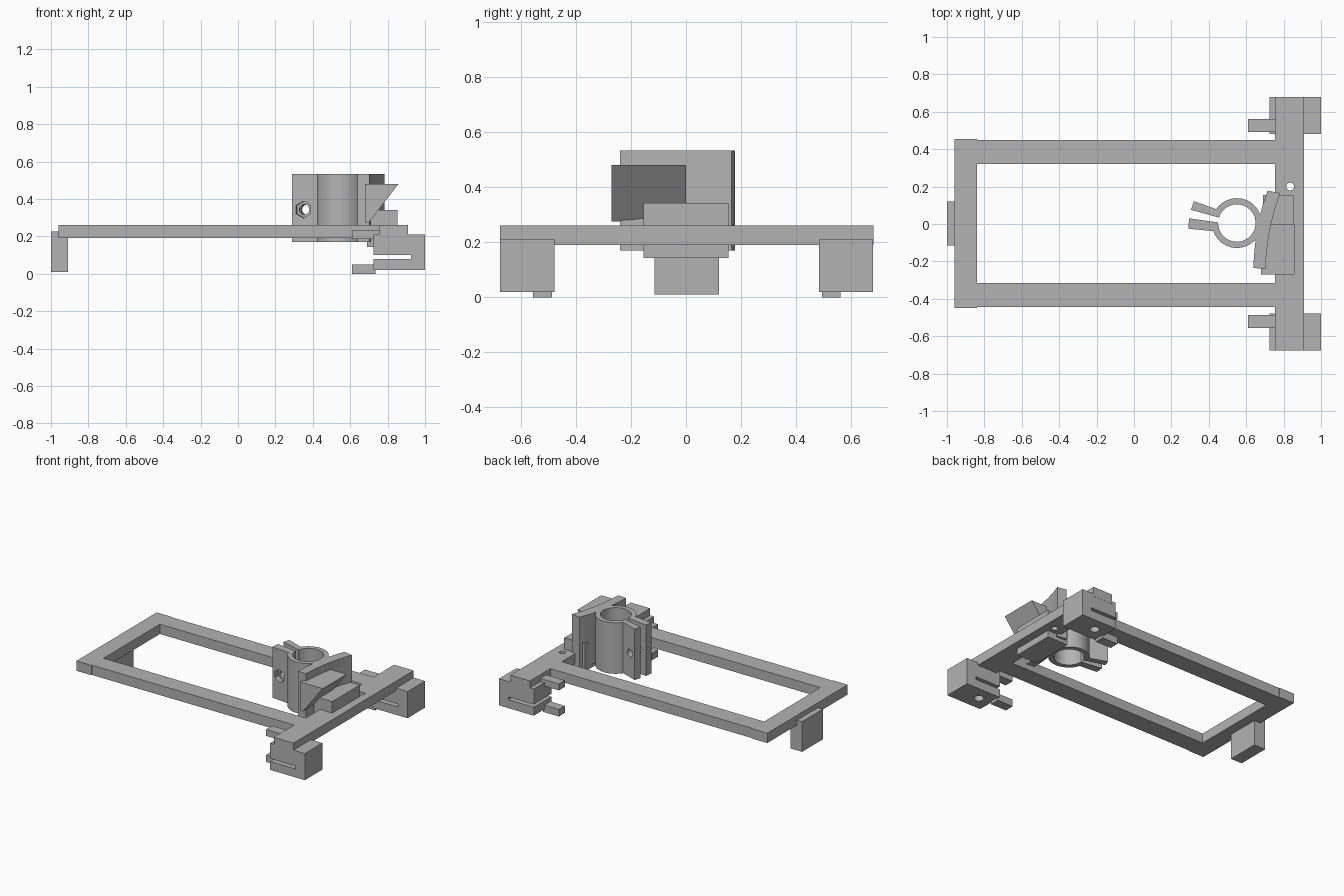
import bpy, bmesh, math
from mathutils import Vector, Matrix

cube = bpy.data.objects.get("Cube")
if cube:
    bpy.data.objects.remove(cube, do_unlink=True)

grey = bpy.data.materials.new("plain grey")
grey.use_nodes = True
COLOR = (0.45, 0.45, 0.45, 1)
grey.diffuse_color = COLOR
grey.node_tree.nodes["Principled BSDF"].inputs["Base Color"].default_value = COLOR


def prism(name, pts, lo, hi, axis="z"):
    """Extrude a profile along z (x, y points) or along y (x, z points)."""
    place = (lambda p, t: (p[0], p[1], t)) if axis == "z" else (lambda p, t: (p[0], t, p[1]))
    bm = bmesh.new()
    face = bm.faces.new([bm.verts.new(place(p, lo)) for p in pts])
    out = bmesh.ops.extrude_face_region(bm, geom=[face])
    shift = Vector(place((0, 0), hi - lo))
    bmesh.ops.translate(bm, vec=shift, verts=[v for v in out["geom"] if isinstance(v, bmesh.types.BMVert)])
    bmesh.ops.recalc_face_normals(bm, faces=bm.faces)
    mesh = bpy.data.meshes.new(name)
    bm.to_mesh(mesh)
    bm.free()
    mesh.materials.append(grey)
    ob = bpy.data.objects.new(name, mesh)
    bpy.context.collection.objects.link(ob)
    return ob


def box(name, x0, x1, y0, y1, z0, z1):
    return prism(name, [(x0, y0), (x1, y0), (x1, y1), (x0, y1)], z0, z1)


def select(ob):
    bpy.ops.object.select_all(action="DESELECT")
    ob.select_set(True)
    bpy.context.view_layer.objects.active = ob


def drill(ob, center, direction, radius, depth, sides=32):
    """Cut a round or hexagonal hole, then remove the cutter."""
    bm = bmesh.new()
    turn = Vector(direction).to_track_quat("Z", "Y").to_matrix().to_4x4()
    bmesh.ops.create_cone(bm, cap_ends=True, segments=sides, radius1=radius, radius2=radius,
                          depth=depth, matrix=Matrix.Translation(center) @ turn)
    mesh = bpy.data.meshes.new("hole_cutter")
    bm.to_mesh(mesh)
    bm.free()
    mesh.materials.append(grey)
    cutter = bpy.data.objects.new("hole_cutter", mesh)
    cutter.hide_render = True
    bpy.context.collection.objects.link(cutter)
    mod = ob.modifiers.new("hole", "BOOLEAN")
    mod.operation, mod.solver, mod.object = "DIFFERENCE", "EXACT", cutter
    select(ob)
    bpy.ops.object.modifier_apply(modifier=mod.name)
    bpy.data.objects.remove(cutter, do_unlink=True)


def smooth(ob):
    select(ob)
    bpy.ops.object.shade_smooth_by_angle(angle=math.radians(30))


def arc(cx, cy, r, a0, a1, n=48):
    angles = [math.radians(a0 + (a1 - a0) * i / n) for i in range(n + 1)]
    return [(cx + r * math.cos(a), cy + r * math.sin(a)) for a in angles]


def bend(a, mid, b, n=12):
    """Smooth curve from a to b passing through mid."""
    a, mid, b = Vector(a), Vector(mid), Vector(b)
    ctrl = 2 * mid - (a + b) / 2
    ts = [i / n for i in range(n + 1)]
    return [tuple(a * (1 - t) ** 2 + ctrl * 2 * t * (1 - t) + b * t * t) for t in ts]


# Flat rectangular frame
LOW, TOP = 0.19, 0.26
box("rear_bar", -0.96, -0.84, -0.45, 0.455, LOW, TOP)
box("left_rail", -0.84, 0.755, 0.32, 0.45, LOW, TOP)
box("right_rail", -0.84, 0.755, -0.445, -0.315, LOW, TOP)
cross_bar = box("cross_bar", 0.755, 0.91, -0.675, 0.68, LOW, TOP)
drill(cross_bar, (0.835, 0.2, 0.22), (0, 0, 1), 0.021, 0.3)
smooth(cross_bar)
box("rear_foot", -1.0, -0.91, -0.115, 0.12, 0.01, 0.225)

# Slotted end blocks with their prongs
slotted = [(0.725, 0.21), (1, 0.21), (1, 0.02), (0.725, 0.02),
           (0.725, 0.08), (0.925, 0.08), (0.925, 0.1), (0.725, 0.1)]
for side, y0, prong_y in (("left", 0.482, 0.493), ("right", -0.675, -0.555)):
    block = prism(side + "_end_block", slotted, y0, y0 + 0.197, "y")
    drill(block, (0.82, y0 + 0.1, 0.05), (0, 0, 1), 0.032, 0.16)
    smooth(block)
    box(side + "_lower_prong", 0.61, 0.735, prong_y, prong_y + 0.068, 0.0, 0.05)
    box(side + "_upper_prong", 0.61, 0.755, prong_y, prong_y + 0.068, 0.186, 0.232)

# Split ring clamp with two tabs
BASE, RIM = 0.17, 0.533
ring = (arc(0.55, 0.005, 0.133, -161, 146) + [(0.32, 0.122), (0.305, 0.076)]
        + arc(0.55, 0.005, 0.1, 163, -182) + [(0.295, 0.03), (0.29, -0.025)])
clamp = prism("ring_clamp", ring, BASE, RIM)
axis = Vector((0.14, 0.99, 0))
bolt = Vector((0.36, 0.04, 0.343))
drill(clamp, bolt, axis, 0.027, 0.3)
drill(clamp, bolt - axis * 0.12, axis, 0.045, 0.16, 6)
smooth(clamp)

# Curved backing plate, wedge and mounting block
plate = (bend((0.638, -0.235), (0.662, -0.01), (0.715, 0.178))
         + bend((0.782, 0.165), (0.727, -0.03), (0.703, -0.24)))
smooth(prism("curved_plate", plate, BASE, RIM))
prism("wedge", [(0.68, 0.48), (0.858, 0.48), (0.7, 0.275), (0.68, 0.275)], -0.27, 0, "y")
box("mount_block", 0.69, 0.852, -0.155, 0.155, 0.143, 0.342)
